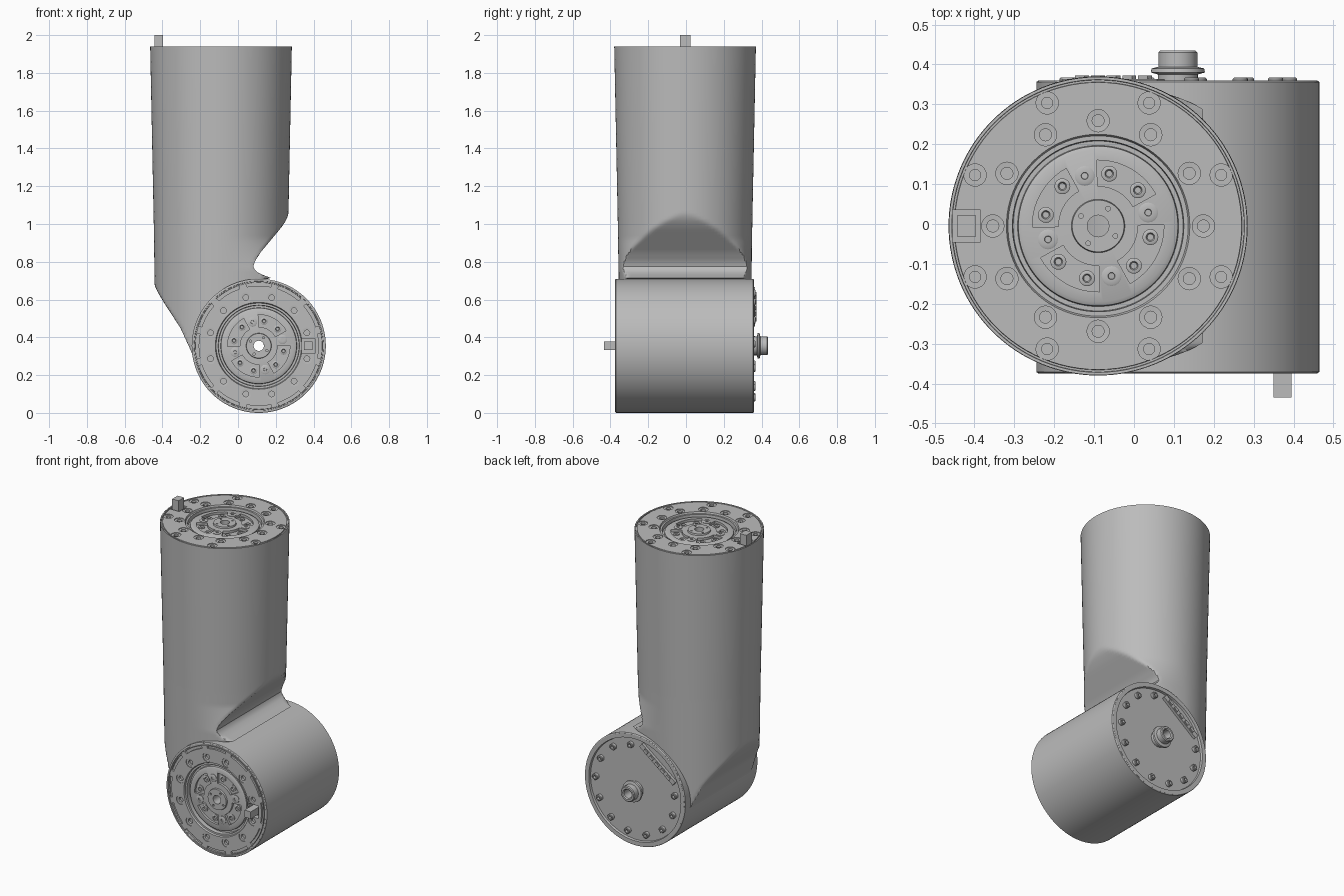
import bpy, bmesh, math
from math import cos, sin, pi, radians, sqrt
from mathutils import Matrix, Vector

if "Cube" in bpy.data.objects:
    bpy.data.objects.remove(bpy.data.objects["Cube"], do_unlink=True)

GREY = bpy.data.materials.new("satin_grey")
GREY.use_nodes = True
GREY.diffuse_color = (0.5, 0.5, 0.5, 1)
GREY.node_tree.nodes["Principled BSDF"].inputs["Base Color"].default_value = (0.5, 0.5, 0.5, 1)
parts = []


def at(r, deg, z=0):
    return Vector((r * cos(radians(deg)), r * sin(radians(deg)), z))


def finish(name, bm, mat=Matrix()):
    """Turn a bmesh into a placed object."""
    bmesh.ops.recalc_face_normals(bm, faces=bm.faces)
    mesh = bpy.data.meshes.new(name)
    bm.to_mesh(mesh)
    bm.free()
    mesh.materials.append(GREY)
    ob = bpy.data.objects.new(name, mesh)
    ob.matrix_world = mat
    bpy.context.collection.objects.link(ob)
    parts.append(ob)
    return ob


def skin(bm, rings, loop=False):
    """Join rings of points; a loop closes on itself, otherwise both ends are capped."""
    rings = [[bm.verts.new(p) for p in ring] for ring in rings]
    n = len(rings[0])
    for a, b in zip(rings, rings[1:] + (rings[:1] if loop else [])):
        for i in range(n):
            j = (i + 1) % n
            bm.faces.new((a[i], a[j], b[j], b[i]))
    if not loop:
        bm.faces.new(rings[0])
        bm.faces.new(rings[-1])


def turn(bm, profile, seg=20, pos=Vector((0, 0, 0)), loop=False):
    """Revolve (radius, height) points about local z."""
    skin(bm, [[at(r, 360 * i / seg, z) + pos for i in range(seg)] for r, z in profile], loop)


def arc_block(bm, r0, r1, mid, half, z0, z1, steps=10):
    """Curved block used for kidney pockets and rim slots."""
    angs = [mid - half + 2 * half * i / steps for i in range(steps + 1)]
    skin(bm, [[at(r0, a, z0), at(r1, a, z0), at(r1, a, z1), at(r0, a, z1)] for a in angs])


def box(bm, centre, size, spin=0):
    m = Matrix.Translation(centre) @ Matrix.Rotation(spin, 4, "Z") @ Matrix.Diagonal((*size, 1))
    bmesh.ops.create_cube(bm, size=1, matrix=m)


def cut(ob, bm):
    """Subtract the cutter from the object."""
    tool = finish("cutter", bm, ob.matrix_world)
    tool.hide_render = True
    mod = ob.modifiers.new("cut", "BOOLEAN")
    mod.operation, mod.solver, mod.object = "DIFFERENCE", "EXACT", tool
    bpy.context.view_layer.update()
    bpy.context.view_layer.objects.active = ob
    bpy.ops.object.modifier_apply(modifier=mod.name)
    parts.remove(tool)
    bpy.data.objects.remove(tool, do_unlink=True)


def table(points, z):
    """Piecewise linear lookup."""
    if z <= points[0][0]:
        return points[0][1]
    for (a, u), (b, v) in zip(points, points[1:]):
        if z <= b:
            return u + (v - u) * (z - a) / (b - a)
    return points[-1][1]


AX, AZ, R = 0.11, 0.355, 0.355      # elbow barrel axis and radius
TX, TY, TOP = -0.09, -0.005, 1.94   # upper tube axis and top

# Upper tube: tapered, trimmed by slanted flanks, squared where it blends into the barrel
LEFT = [(.25, -.22), (.33, -.25), (.45, -.305), (.58, -.39), (.63, -.42), (.67, -.44), (.7, -.5)]
RIGHT = [(.705, .2), (.72, .16), (.735, .12), (.75, .095), (.77, .08), (.8, .088), (.85, .12),
         (.98, .228), (1.02, .255), (1.06, .27), (1.1, .4)]


def tube_ring(z, seg=128):
    r = table([(.25, .345), (1.0, .356), (TOP, .375)], z)
    lo, hi = table(LEFT, z), table(RIGHT, z)
    if z < .705:
        hi = AX - sqrt(R * R - (z - AZ) ** 2) + .1
    power = table([(.76, .45), (.92, 1)], z)
    ring = []
    for i in range(seg):
        c, s = cos(2 * pi * i / seg), sin(2 * pi * i / seg)
        y = math.copysign(abs(s) ** (power if c > 0 else 1), s)
        ring.append((min(max(TX + r * c, lo), hi), TY + r * y, z))
    return ring


bm = bmesh.new()
levels = [.25 + .015 * i for i in range(59)] + [1.3, 1.6, TOP]
skin(bm, [tube_ring(z) for z in levels])
bm.faces.ensure_lookup_table()
bmesh.ops.delete(bm, geom=[bm.faces[-1]], context="FACES_ONLY")
finish("upper_tube", bm)

# Frames for the three faces: local z points outward
top_frame = Matrix.Translation((TX, TY, TOP))
front_frame = Matrix.Translation((AX, -.375, AZ)) @ Matrix.Rotation(pi / 2, 4, "X")
back_frame = Matrix.Translation((AX, .36, AZ)) @ Matrix.Rotation(-pi / 2, 4, "X")

# Elbow barrel shell
bm = bmesh.new()
turn(bm, [(R - .006, 0), (R, -.004), (R, -.731), (R - .006, -.735), (R - .02, -.7), (R - .02, -.03)],
     96, loop=True)
finish("elbow_barrel", bm, back_frame)


def joint_face(name, frame, rad, hole_start, key, extra):
    """Mounting flange with stepped rings, bolt holes, kidney pockets and a locating key."""
    bm = bmesh.new()
    turn(bm, [(.027, -.1), (.027, -.005), (.065, -.005), (.067, -.015), (.19, -.015), (.2, -.02),
              (.202, -.035), (.213, -.035), (.215, -.01), (.226, -.01), (.23, 0), (rad - .014, 0),
              (rad - .013, -.006), (rad - .008, -.006), (rad - .007, 0), (rad, 0), (rad - .006, -.1)],
         96, loop=True)
    face = finish(name + "_flange", bm, frame)
    tool = bmesh.new()
    bore = [(.015, -.02), (.015, -.005), (.028, -.004), (.028, .02)]
    for i in range(12):
        if abs((hole_start + 30 * i - key[1]) % 360) > 1 or key[0] > .3:
            turn(tool, bore, pos=at(.264, hole_start + 30 * i))
    for i in range(4):
        arc_block(tool, .1, .165, 60 + 90 * i, 31, -.03, .02)
        turn(tool, [(.006, -.03), (.006, .02)], 10, at(.05, 60 + 90 * i))
    extra(tool)
    k = at(*key)
    box(tool, k, (.07, .08, .07))
    cut(face, tool)
    # Pocket bosses and socket screws
    bm = bmesh.new()
    for i in range(4):
        for d in (-18, 18):
            turn(bm, [(.02, -.032), (.02, -.025), (.017, -.023), (.011, -.023), (.008, -.029),
                      (.008, -.032)], 16, at(.134, 60 + 90 * i + d), True)
        turn(bm, [(.025, -.02), (.025, -.012), (.021, -.01), (.009, -.01), (.008, -.014), (.008, -.02)],
             16, at(.13, 15 + 90 * i), True)
    finish(name + "_screws", bm, frame)
    bm = bmesh.new()
    box(bm, k + Vector((0, 0, .01)), (.045, .055 if key[0] > .3 else .045, .1))
    finish(name + "_key", bm, frame)


def top_extra(tool):
    for i in range(8):
        turn(tool, [(.014, -.05), (.014, -.004), (.028, -.004), (.028, .02)],
             pos=at(.334, 22.5 + 45 * i))


def front_extra(tool):
    for i in range(12):
        arc_block(tool, .318, .335, 30 * i, 11.5, -.012, .02)


joint_face("top", top_frame, .374, 0, (.33, 180), top_extra)
joint_face("front", front_frame, R - .005, 15, (.262, 0), front_extra)

# Back end wall with raised rim
bm = bmesh.new()
turn(bm, [(.04, -.06), (.04, -.014), (.322, -.014), (.325, 0), (R - .005, 0), (R - .01, -.06)],
     96, loop=True)
finish("back_wall", bm, back_frame)

# Back cover: disc with bolt notches and one flat side
FLAT = 232
bm = bmesh.new()
turn(bm, [(.04, -.03), (.04, .024), (.302, .024), (.306, .02), (.306, -.03)], 96, loop=True)
cover = finish("back_cover", bm, back_frame)
tool = bmesh.new()
box(tool, at(.335, FLAT), (.2, .8, .2), radians(FLAT))
bolts = [FLAT + 45 + 27 * i for i in range(11)]
for a in bolts:
    turn(tool, [(.026, -.008), (.026, .06)], pos=at(.278, a))
    box(tool, at(.31, a, .026), (.064, .052, .068), radians(a))
cut(cover, tool)

# Bolt heads in the notches
bm = bmesh.new()
for a in bolts:
    turn(bm, [(.019, -.02), (.019, .004), (.016, .007), (.009, .007), (.008, 0), (.008, -.02)],
         16, at(.28, a), True)
finish("cover_bolts", bm, back_frame)

# Low connector strip beside the flat side
bm = bmesh.new()
spin = radians(FLAT)
side = Vector((-sin(spin), cos(spin), 0))
box(bm, at(.262, FLAT, -.006), (.03, .3, .02), spin)
for i in range(-2, 3):
    box(bm, at(.262, FLAT, .006) + side * i * .05, (.018, .03, .012), spin)
finish("connector_strip", bm, back_frame)

# Hollow shaft running right through the barrel, ending in the back hub
bm = bmesh.new()
turn(bm, [(.027, -.66), (.027, .069), (.033, .075), (.044, .075), (.049, .07), (.049, .034),
          (.066, .03), (.068, .02), (.05, .015), (.05, -.66)], 40, loop=True)
finish("hollow_shaft", bm, back_frame)

# Smooth curved walls, crisp edges
for ob in bpy.context.view_layer.objects:
    ob.select_set(ob in parts)
bpy.context.view_layer.objects.active = parts[0]
bpy.ops.object.shade_smooth_by_angle(angle=radians(35))
